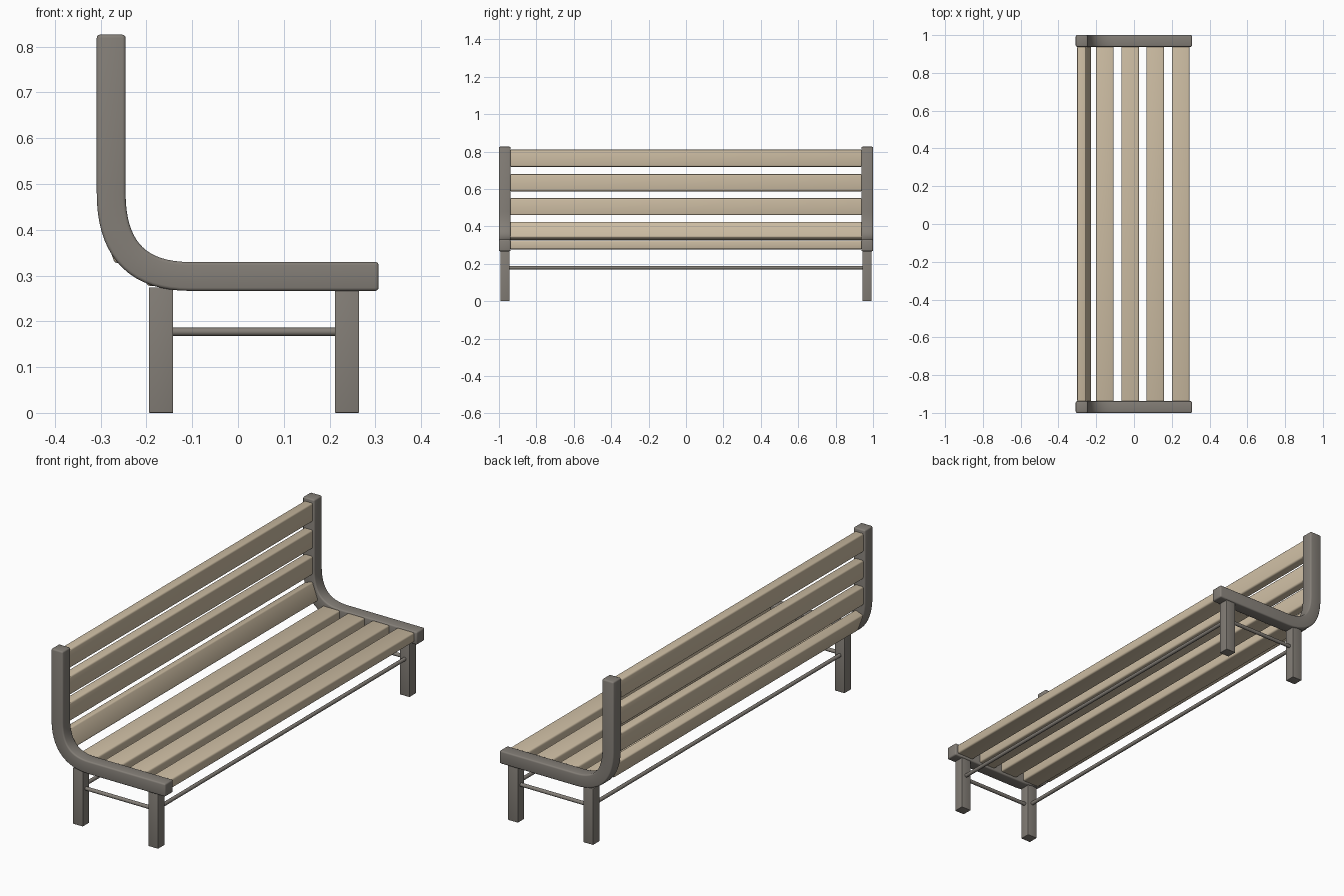
import bpy, bmesh
from math import radians
from mathutils import Vector, Matrix
from mathutils.geometry import interpolate_bezier

if "Cube" in bpy.data.objects:
    bpy.data.objects.remove(bpy.data.objects["Cube"])


def material(name, color):
    m = bpy.data.materials.new(name)
    m.diffuse_color = (*color, 1)
    m.use_nodes = True
    m.node_tree.nodes["Principled BSDF"].inputs["Base Color"].default_value = m.diffuse_color
    return m


wood = material("wood", (0.60, 0.50, 0.36))
metal = material("painted_metal", (0.23, 0.21, 0.185))


def finish(name, bm, mat, bevel=0.0, segments=3):
    bmesh.ops.recalc_face_normals(bm, faces=bm.faces)
    if bevel:
        sharp = [e for e in bm.edges if e.calc_face_angle(0) > radians(40)]
        bmesh.ops.bevel(bm, geom=sharp, offset=bevel, segments=segments,
                        profile=0.5, affect='EDGES', clamp_overlap=True)
    me = bpy.data.meshes.new(name)
    bm.to_mesh(me)
    bm.free()
    me.materials.append(mat)
    ob = bpy.data.objects.new(name, me)
    bpy.context.collection.objects.link(ob)
    bpy.ops.object.select_all(action='DESELECT')
    ob.select_set(True)
    bpy.context.view_layer.objects.active = ob
    bpy.ops.object.shade_smooth_by_angle(angle=radians(40))
    return ob


def box(name, center, size, mat, bevel, tilt=0.0):
    bm = bmesh.new()
    bmesh.ops.create_cube(bm, size=1, matrix=Matrix.Diagonal((*size, 1)))
    ob = finish(name, bm, mat, bevel)
    ob.location = center
    ob.rotation_euler.y = tilt
    return ob


def rod(name, a, b, radius):
    a, b = Vector(a), Vector(b)
    bm = bmesh.new()
    bmesh.ops.create_cone(bm, cap_ends=True, segments=16, radius1=radius,
                          radius2=radius, depth=(b - a).length)
    ob = finish(name, bm, metal)
    ob.location = (a + b) / 2
    ob.rotation_euler = (b - a).to_track_quat('Z', 'Y').to_euler()
    return ob


# Centre line of the L-shaped side frame, in the xz plane
bend = interpolate_bezier(Vector((-0.277, 0, 0.48)), Vector((-0.277, 0, 0.36)),
                          Vector((-0.222, 0, 0.298)), Vector((-0.105, 0, 0.298)), 18)
path = [Vector((-0.277, 0, 0.826))] + bend + [Vector((0.307, 0, 0.298))]


def side_frame(name, y0, y1, half=0.0315):
    bm = bmesh.new()
    rings = []
    for i, p in enumerate(path):
        t = (path[min(i + 1, len(path) - 1)] - path[max(i - 1, 0)]).normalized()
        n = Vector((-t.z, 0, t.x)) * half
        rings.append([bm.verts.new((q.x, y, q.z)) for q, y in
                      ((p - n, y0), (p + n, y0), (p + n, y1), (p - n, y1))])
    for a, b in zip(rings, rings[1:]):
        for k in range(4):
            bm.faces.new((a[k], a[(k + 1) % 4], b[(k + 1) % 4], b[k]))
    bm.faces.new(rings[0])
    bm.faces.new(rings[-1])
    return finish(name, bm, metal, 0.007)


# End frames, legs and short side rails
legs = {"back": -0.168, "front": 0.238}
for side, s in (("near", -1), ("far", 1)):
    side_frame(f"{side}_side_frame", s * 0.938, s * 1.0)
    for which, x in legs.items():
        box(f"{side}_{which}_leg", (x, s * 0.968, 0.137), (0.053, 0.05, 0.274), metal, 0.002)
    rod(f"{side}_side_rail", (-0.15, s * 0.968, 0.177), (0.22, s * 0.968, 0.177), 0.009)

# Long rails between the legs
for which, x in legs.items():
    rod(f"{which}_long_rail", (x, -0.95, 0.179), (x, 0.95, 0.179), 0.009)

# Seat slats
for i, x in enumerate((-0.154, -0.02, 0.113, 0.247)):
    box(f"seat_slat_{i + 1}", (x, 0, 0.301), (0.093, 1.885, 0.047), wood, 0.008)

# Backrest slats, the lowest one tilted along the bend
for i, (x, z, tilt) in enumerate(((-0.277, 0.764, 0), (-0.277, 0.633, 0),
                                  (-0.277, 0.505, 0), (-0.262, 0.376, -20))):
    box(f"back_slat_{i + 1}", (x, 0, z), (0.047, 1.885, 0.091), wood, 0.008, radians(tilt))
